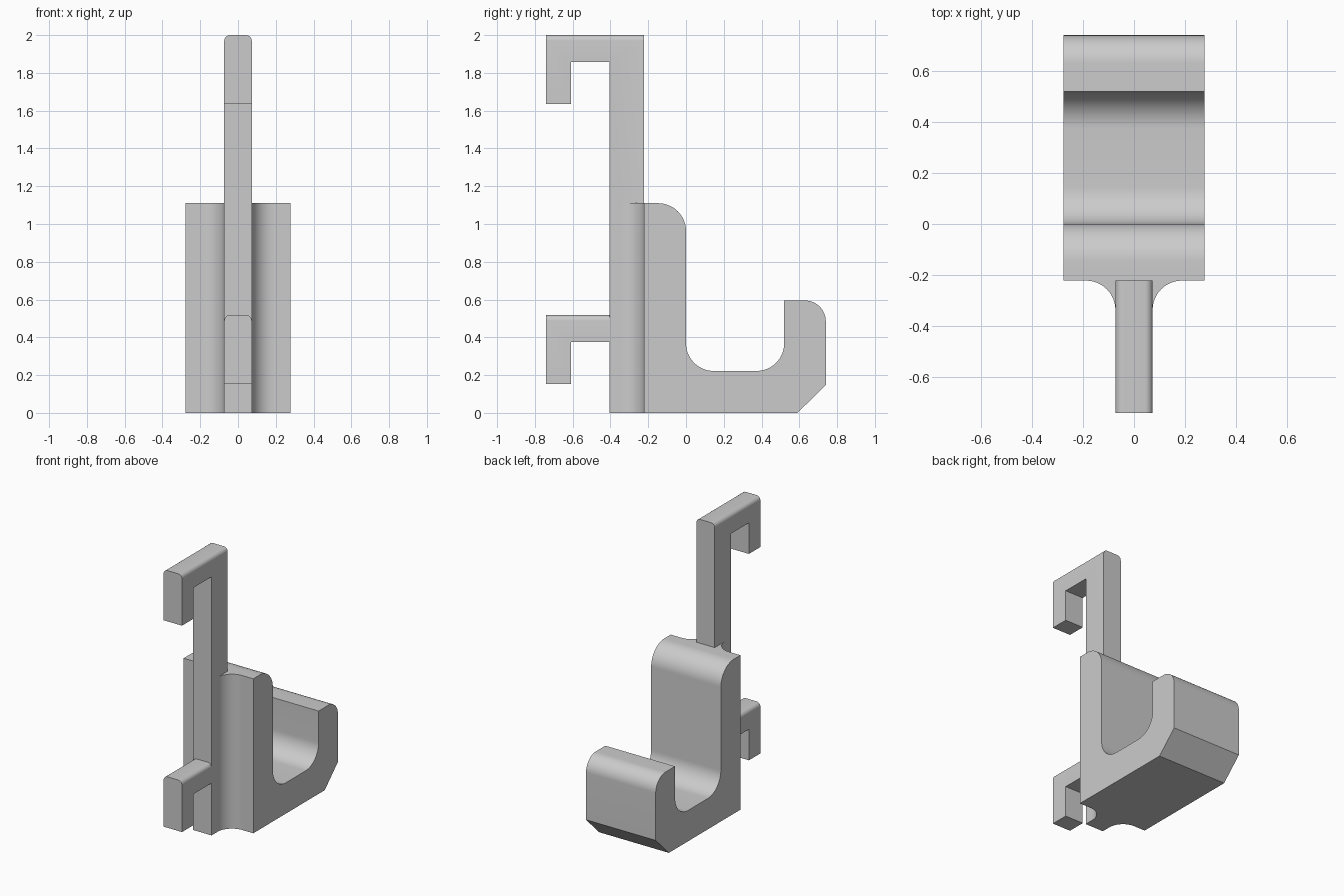
import bpy, bmesh, math
from mathutils import Vector

cube = bpy.data.objects.get("Cube")
if cube:
    bpy.data.objects.remove(cube, do_unlink=True)

grey = bpy.data.materials.new("light grey plastic")
grey.use_nodes = True
grey.diffuse_color = (0.6, 0.6, 0.6, 1)
grey.node_tree.nodes["Principled BSDF"].inputs["Base Color"].default_value = (0.6, 0.6, 0.6, 1)

HALF_HOOK = 0.277    # half width of the hook
HALF_STRIP = 0.073   # half width of the strip and clips
BACK, SEAM, FRONT = -0.405, -0.222, -0.74
HOOK_TOP = 1.11


def rounded(corners, steps=16):
    """Outline from (u, v) or (u, v, radius) corners, right angles only when rounded."""
    out = []
    for i, c in enumerate(corners):
        p = Vector(c[:2])
        if len(c) == 2:
            out.append(p)
            continue
        a = (Vector(corners[i - 1][:2]) - p).normalized()
        b = (Vector(corners[(i + 1) % len(corners)][:2]) - p).normalized()
        centre = p + (a + b) * c[2]
        for k in range(steps + 1):
            t = math.pi / 2 * k / steps
            out.append(centre - c[2] * (b * math.cos(t) + a * math.sin(t)))
    return out


def extrude(name, points, place, lo, hi, round_top=None):
    """Extrude an outline from lo to hi; place(u, v, w) maps it into space."""
    bm = bmesh.new()
    low = [bm.verts.new(place(u, v, lo)) for u, v in points]
    high = [bm.verts.new(place(u, v, hi)) for u, v in points]
    bm.faces.new(low)
    bm.faces.new(high)
    n = len(points)
    for i in range(n):
        j = (i + 1) % n
        bm.faces.new((low[i], low[j], high[j], high[i]))
    if round_top is not None:
        # soften the two long edges along the top
        edges = [e for e in bm.edges
                 if all(abs(v.co.z - round_top) < 1e-4 for v in e.verts)
                 and abs(e.verts[0].co.x - e.verts[1].co.x) < 1e-4]
        bmesh.ops.bevel(bm, geom=edges, offset=0.03, segments=6,
                        profile=0.5, affect='EDGES')
    bmesh.ops.recalc_face_normals(bm, faces=bm.faces)
    mesh = bpy.data.meshes.new(name)
    bm.to_mesh(mesh)
    bm.free()
    mesh.materials.append(grey)
    obj = bpy.data.objects.new(name, mesh)
    bpy.context.collection.objects.link(obj)
    bpy.ops.object.select_all(action='DESELECT')
    bpy.context.view_layer.objects.active = obj
    obj.select_set(True)
    bpy.ops.object.shade_smooth_by_angle(angle=math.radians(30))
    return obj


def sideways(u, v, w):
    return (w, u, v)


def upright(u, v, w):
    return (u, v, w)


# wide J-shaped hook
hook = rounded([(SEAM, 0), (0.59, 0), (0.74, 0.147), (0.74, 0.595, 0.11),
                (0.52, 0.595), (0.52, 0.222, 0.147), (0, 0.222, 0.147),
                (0, HOOK_TOP, 0.147), (SEAM, HOOK_TOP)])
extrude("hook", hook, sideways, -HALF_HOOK, HALF_HOOK)

# tall strip with the upper clip
strip = rounded([(BACK, 0), (SEAM, 0), (SEAM, 2), (FRONT, 2), (FRONT, 1.635),
                 (-0.61, 1.635), (-0.61, 1.858), (BACK, 1.858)])
extrude("strip_and_upper_clip", strip, sideways, -HALF_STRIP, HALF_STRIP, 2)

# lower clip
clip = rounded([(BACK, 0.518), (FRONT, 0.518), (FRONT, 0.152),
                (-0.61, 0.152), (-0.61, 0.375), (BACK, 0.375)])
extrude("lower_clip", clip, sideways, -HALF_STRIP, HALF_STRIP, 0.518)

# concave fillets joining the strip to the hook
R = 0.115
arc = [(HALF_STRIP + R - R * math.sin(t), SEAM - R + R * math.cos(t))
       for t in (math.pi / 2 * k / 16 for k in range(17))]
for side, name in ((1, "left_fillet"), (-1, "right_fillet")):
    outline = [(side * u, v) for u, v in [(HALF_STRIP, SEAM)] + arc]
    extrude(name, outline, upright, 0, HOOK_TOP)
